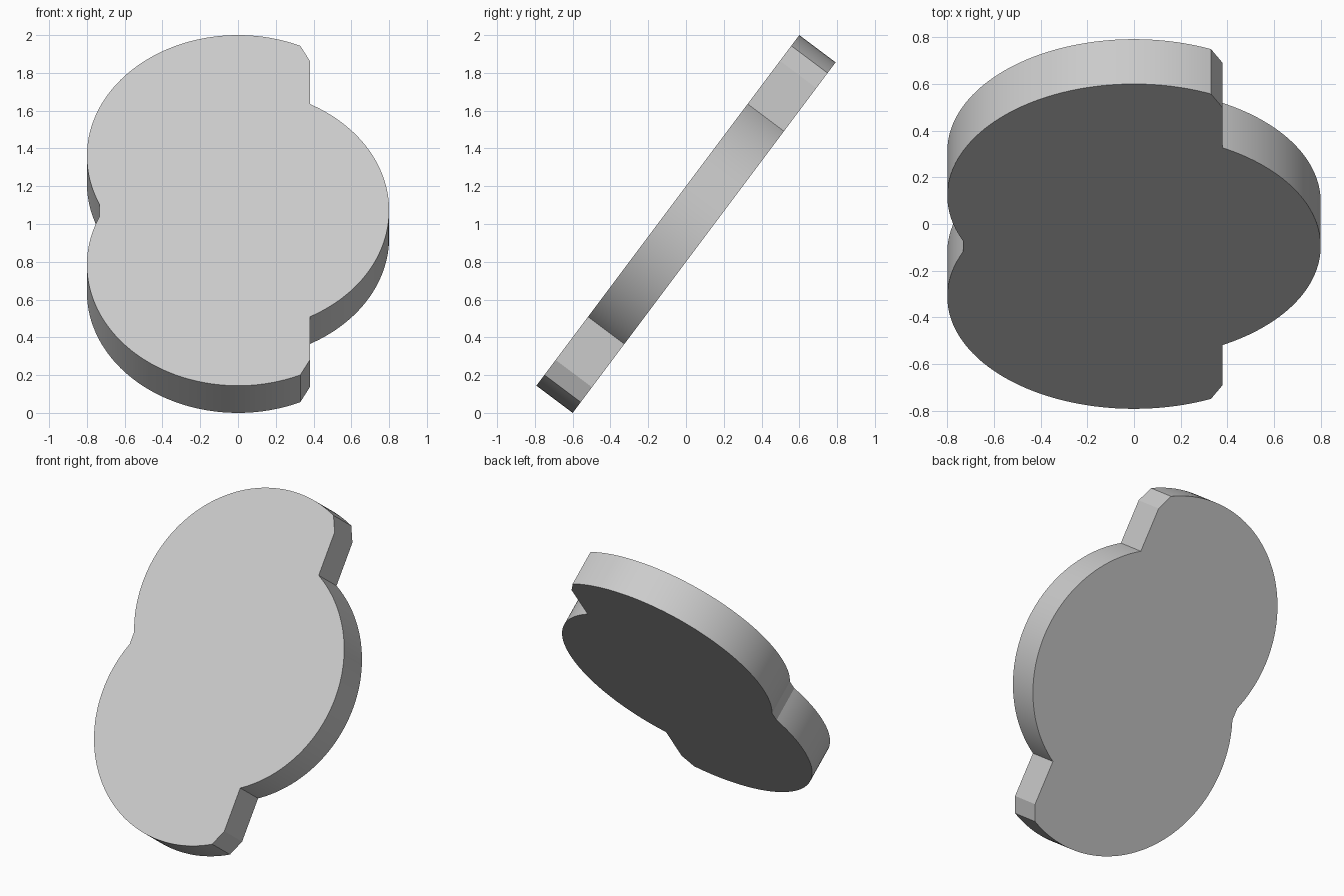
import bpy, bmesh, math
from mathutils import Matrix

cube = bpy.data.objects.get("Cube")
if cube:
    bpy.data.objects.remove(cube, do_unlink=True)

RADIUS = 0.8        # all three lobes
OFFSET = 0.36       # shift of the two large lobes along the plate
THICKNESS = 0.24
STEP_X = 0.38       # straight shoulder beside the side lobe
CORNER_X = 0.33     # start of the clipped corner


def arc(cy, start, end, steps):
    return [(RADIUS * math.cos(a), cy + RADIUS * math.sin(a))
            for a in (start + (end - start) * i / steps for i in range(steps + 1))]


# Upper half of the outline: side lobe, clipped shoulder, large lobe
upper = arc(0, 0, math.acos(STEP_X / RADIUS), 32)
upper.append((STEP_X, 0.99))
upper += arc(OFFSET, math.acos(CORNER_X / RADIUS),
             math.pi + math.asin((OFFSET - 0.04) / RADIUS), 64)
# Mirror for the lower half, without repeating the side lobe's tip
outline = upper + [(x, -y) for x, y in reversed(upper[1:])]

# Extruded plate, leaning back
bm = bmesh.new()
face = bm.faces.new([bm.verts.new((x, y, -THICKNESS / 2)) for x, y in outline])
result = bmesh.ops.extrude_face_region(bm, geom=[face])
top = [v for v in result["geom"] if isinstance(v, bmesh.types.BMVert)]
bmesh.ops.translate(bm, verts=top, vec=(0, 0, THICKNESS))
bmesh.ops.recalc_face_normals(bm, faces=bm.faces)
lean = Matrix.Rotation(math.atan2(0.8, 0.6), 4, "X")
bmesh.ops.transform(bm, matrix=Matrix.Translation((0, 0, 1)) @ lean, verts=bm.verts)
mesh = bpy.data.meshes.new("lobed_plate")
bm.to_mesh(mesh)
bm.free()

plate = bpy.data.objects.new("lobed_plate", mesh)
bpy.context.collection.objects.link(plate)

# Plain grey
grey = bpy.data.materials.new("light_grey")
grey.use_nodes = True
colour = (0.6, 0.6, 0.6, 1)
grey.diffuse_color = colour
grey.node_tree.nodes["Principled BSDF"].inputs["Base Color"].default_value = colour
mesh.materials.append(grey)

# Smooth rim with crisp edges
bpy.ops.object.select_all(action="DESELECT")
plate.select_set(True)
bpy.context.view_layer.objects.active = plate
bpy.ops.object.shade_smooth_by_angle(angle=math.radians(15))
